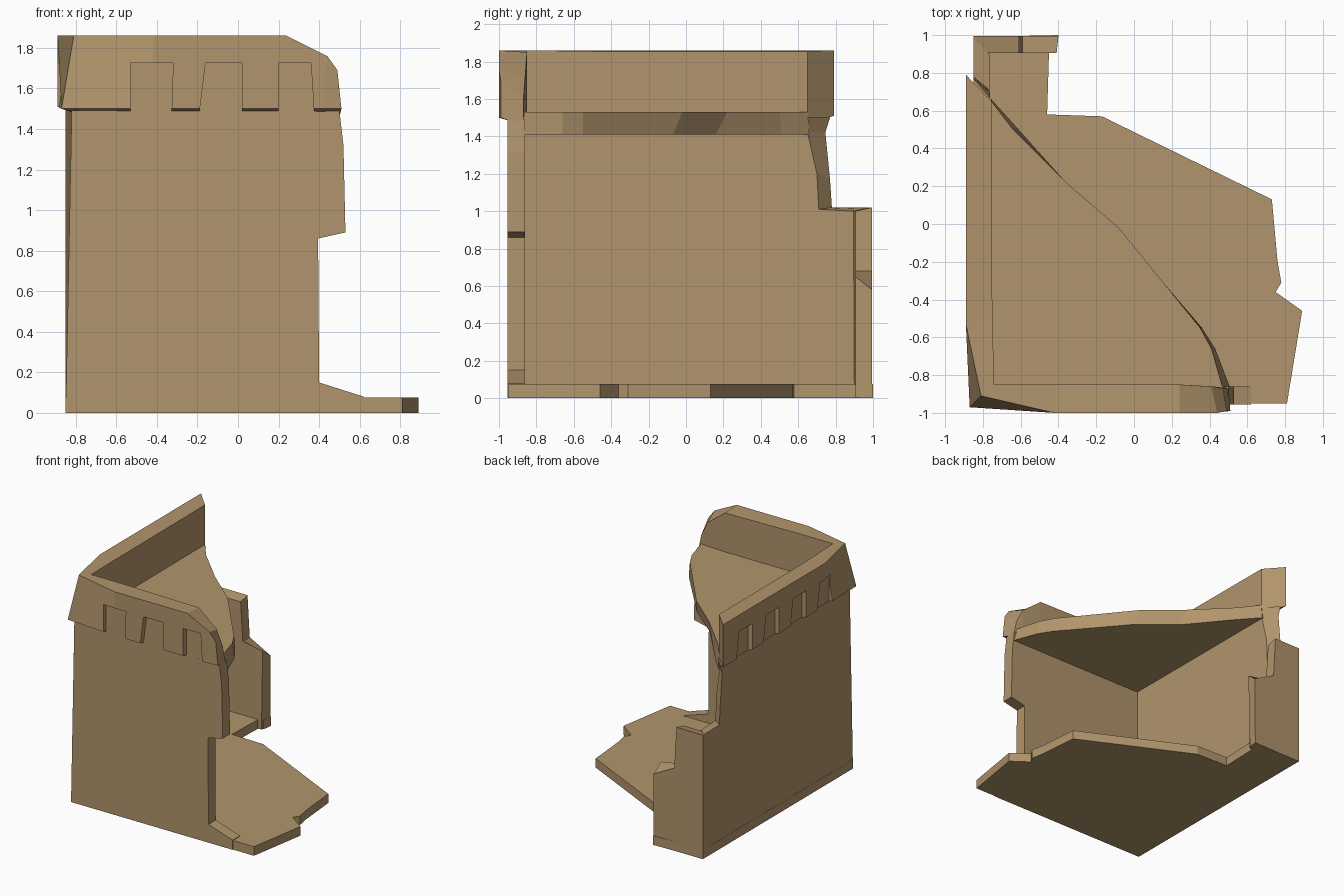
import bpy, bmesh

if "Cube" in bpy.data.objects:
    bpy.data.objects.remove(bpy.data.objects["Cube"])

stone = bpy.data.materials.new("tan_stone")
stone.diffuse_color = (0.44, 0.30, 0.15, 1)
stone.use_nodes = True
stone.node_tree.nodes["Principled BSDF"].inputs["Base Color"].default_value = stone.diffuse_color


def finish(name, bm):
    bmesh.ops.recalc_face_normals(bm, faces=bm.faces)
    mesh = bpy.data.meshes.new(name)
    bm.to_mesh(mesh)
    bm.free()
    mesh.materials.append(stone)
    obj = bpy.data.objects.new(name, mesh)
    bpy.context.collection.objects.link(obj)
    return obj


def loft(name, rings):
    """Skin a row of equal-length closed rings and cap both ends."""
    bm = bmesh.new()
    rows = [[bm.verts.new(p) for p in ring] for ring in rings]
    n = len(rows[0])
    for a, b in zip(rows, rows[1:]):
        for i in range(n):
            j = (i + 1) % n
            bm.faces.new((a[i], a[j], b[j], b[i]))
    bm.faces.new(rows[0])
    bm.faces.new(rows[-1])
    return finish(name, bm)


# Ground floor slab with its broken outline
ground = [(-.85, -.95), (.81, -.95), (.89, -.46), (.75, -.36), (.78, -.31),
          (.76, -.2), (.73, .13), (-.17, .57), (-.46, .58), (-.45, .91),
          (-.41, .92), (-.40, 1.0), (-.85, .99)]
loft("ground_floor", [[(x, y, z) for x, y in ground] for z in (0, .075)])

# Front wall: ragged right end, corner leaning slightly inwards
front = [(-.85, 0), (.62, 0), (.62, .08), (.40, .15), (.395, .86), (.53, .89),
         (.52, 1.32), (.50, 1.49), (-.82, 1.49)]
loft("front_wall", [[(x, y, z) for x, z in front] for y in (-.955, -.86)])

# Left wall: outer and inner outlines, the broken back end is slanted
outer = [(-.85, -.955, 0), (-.85, .99, 0), (-.85, .985, 1.02), (-.85, .78, 1.02),
         (-.85, .77, 1.17), (-.85, .745, 1.42), (-.85, .77, 1.50), (-.82, -.955, 1.50)]
inner = [(-.765, -.87, 0), (-.765, .90, 0), (-.765, .895, 1.0), (-.765, .71, 1.01),
         (-.765, .70, 1.2), (-.76, .65, 1.42), (-.755, .66, 1.50), (-.755, -.87, 1.50)]
loft("left_wall", [outer, inner])

# Stepped stub of the back wall
stub_out = [(-.85, 0), (-.40, 0), (-.40, .58), (-.59, .68), (-.61, 1.02), (-.85, 1.02)]
stub_in = [(-.85, 0), (-.42, 0), (-.41, .65), (-.59, .68), (-.61, 1.0), (-.85, 1.0)]
loft("back_wall_stub", [[(x, .995, z) for x, z in stub_out],
                        [(x, .905, z) for x, z in stub_in]])

# Upper floor, broken off along the diagonal
edge_top = [(-.755, .65), (-.64, .50), (-.36, .22), (-.08, -.02), (.35, -.55),
            (.41, -.66), (.47, -.87)]
edge_low = [(-.755, .66), (-.62, .51), (-.33, .16), (-.05, -.07), (.36, -.55),
            (.43, -.66), (.51, -.87)]
corner = [(.47, -.94), (-.81, -.94), (-.81, .65)]
loft("upper_floor", [[(x, y, 1.41) for x, y in edge_low + corner],
                     [(x, y, 1.53) for x, y in edge_top + corner]])

# Overhanging parapet: outer bottom, outer top, inner top, inner bottom
stations = [
    [(-.89, .79, 1.51), (-.89, .79, 1.86), (-.755, .65, 1.855), (-.755, .65, 1.46)],
    [(-.89, -.50, 1.51), (-.89, -.53, 1.86), (-.75, -.5, 1.855), (-.75, -.5, 1.46)],
    [(-.87, -.97, 1.50), (-.81, -.91, 1.86), (-.74, -.85, 1.86), (-.74, -.85, 1.46)],
    [(-.42, -1.0, 1.50), (-.42, -1.0, 1.86), (-.42, -.85, 1.86), (-.42, -.85, 1.46)],
    [(.22, -1.0, 1.50), (.24, -1.0, 1.86), (.24, -.85, 1.85), (.24, -.85, 1.46)],
    [(.42, -1.0, 1.50), (.44, -1.0, 1.76), (.41, -.86, 1.72), (.42, -.86, 1.46)],
    [(.51, -.99, 1.50), (.49, -.99, 1.69), (.47, -.87, 1.60), (.50, -.87, 1.46)],
]
parapet = loft("parapet", stations)


# Pockets between the corbels, cut from the front and the left face
def pocket(name, low, high, place):
    profile = [(low[0], 1.40), (low[1], 1.40), (high[1], 1.725), (high[0], 1.725)]
    cutter = loft(name, [[place(u, d, z) for u, z in profile] for d in (0, 1)])
    cutter.hide_render = True
    cutter.hide_viewport = True
    mod = parapet.modifiers.new(name, 'BOOLEAN')
    mod.operation = 'DIFFERENCE'
    mod.solver = 'EXACT'
    mod.object = cutter
    return cutter


cutters = []
for low, high in (((-.53, -.33), (-.53, -.32)), ((-.20, .02), (-.16, .02)),
                  ((.20, .38), (.20, .36))):
    cutters.append(pocket("front_pocket", low, high,
                          lambda u, d, z: (u, -1.1 if d else -.957, z)))
for i in range(4):
    y = -.64 + .35 * i
    cutters.append(pocket("left_pocket", (y, y + .22), (y, y + .17),
                          lambda u, d, z: (-1.0 if d else -.852, u, z)))

# Bake the cuts and drop the cutters
dg = bpy.context.evaluated_depsgraph_get()
dg.update()
cut_mesh = bpy.data.meshes.new_from_object(parapet.evaluated_get(dg))
parapet.modifiers.clear()
parapet.data = cut_mesh
for c in cutters:
    bpy.data.objects.remove(c)
